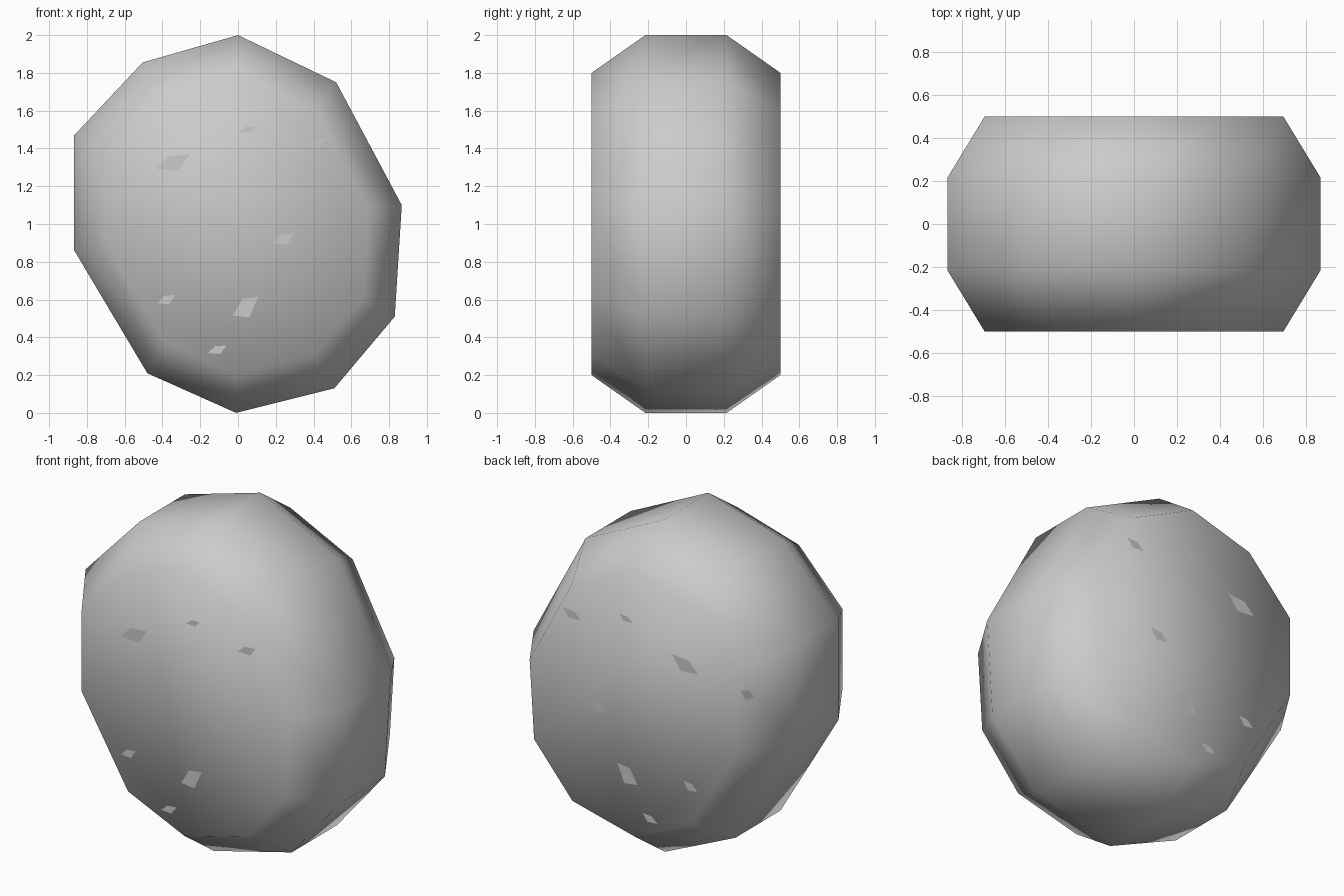
import bpy
import bmesh
from mathutils import Vector

if "Cube" in bpy.data.objects:
    bpy.data.objects.remove(bpy.data.objects["Cube"])

# Ten-sided boulder outline in (x, z)
outline = [(0, 2), (0.52, 1.75), (0.867, 1.1), (0.83, 0.51), (0.51, 0.13),
           (-0.01, 0), (-0.48, 0.21), (-0.867, 0.86), (-0.867, 1.47), (-0.505, 1.855)]


def finish(bm, name, smooth):
    mesh = bpy.data.meshes.new(name)
    for f in bm.faces:
        f.smooth = smooth
    bm.to_mesh(mesh)
    bm.free()
    obj = bpy.data.objects.new(name, mesh)
    bpy.context.collection.objects.link(obj)
    return obj


# Stone body: outline lofted through four sections, shrunk at front and back
bm = bmesh.new()
rings = []
for y, s in [(-0.5, 0.8), (-0.215, 1), (0.215, 1), (0.5, 0.8)]:
    rings.append([bm.verts.new((x * s, y, 1 + (z - 1) * s)) for x, z in outline])
n = len(outline)
for a, b in zip(rings, rings[1:]):
    for i in range(n):
        j = (i + 1) % n
        bm.faces.new((a[i], a[j], b[j], b[i]))
bm.faces.new(rings[0])
bm.faces.new(rings[-1])
bmesh.ops.recalc_face_normals(bm, faces=bm.faces)
finish(bm, "stone_body", True)

# Flat chips: centre x, z, width, height; repeated on front and back
chips = [(-0.345, 1.325, 0.18, 0.085), (0.05, 1.5, 0.09, 0.035),
         (0.41, 1.43, 0.12, 0.05), (0.24, 0.92, 0.12, 0.06),
         (-0.38, 0.6, 0.095, 0.05), (0.04, 0.56, 0.135, 0.11),
         (-0.11, 0.335, 0.1, 0.045)]
shape = [(-0.5, -0.4), (-0.12, 0.4), (0.5, 0.5), (0.15, -0.5)]


def chip(bm, centre, right, up, normal):
    pts = [centre + right * u + up * v for u, v in shape]
    f = bm.faces.new([bm.verts.new(p) for p in pts])
    f.normal_update()
    if f.normal.dot(normal) < 0:
        f.normal_flip()


for name, side in (("front_chips", -1), ("back_chips", 1)):
    bm = bmesh.new()
    for x, z, w, h in chips:
        chip(bm, Vector((x, side * 0.5015, z)), Vector((w, 0, 0)),
             Vector((0, 0, h)), Vector((0, side, 0)))
    finish(bm, name, False)

# Single chip on the sloping back left edge
bm = bmesh.new()
slope = Vector((0.173, 0.285, 0)).normalized()
out = Vector((-slope.y, slope.x, 0))
chip(bm, Vector((-0.724, 0.45, 1.23)) + out * 0.003, slope * 0.08,
     Vector((0, 0, 0.06)), out)
finish(bm, "edge_chip", False)
